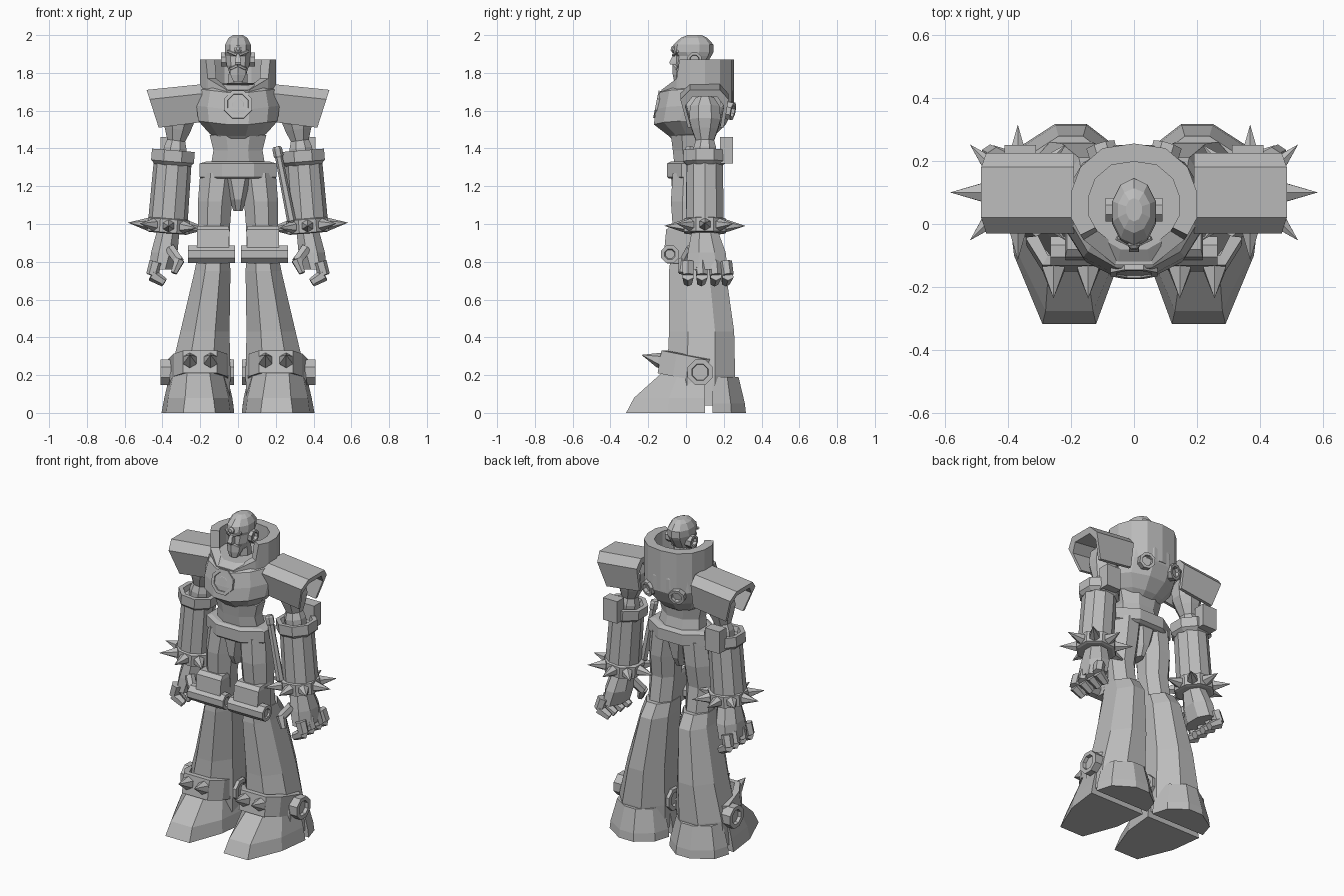
import bpy, bmesh, math
from mathutils import Vector

cube = bpy.data.objects.get("Cube")
if cube:
    bpy.data.objects.remove(cube, do_unlink=True)

GREY = (0.5, 0.5, 0.5, 1)
grey = bpy.data.materials.new("plain grey")
grey.use_nodes = True
grey.diffuse_color = GREY
grey.node_tree.nodes["Principled BSDF"].inputs["Base Color"].default_value = GREY


def make(name, lofts, mirror=False, closed=False):
    """Skin each loft (a list of equal point rings) into one flat shaded object."""
    bm = bmesh.new()
    for rings in lofts:
        rows = [[bm.verts.new(p) for p in ring] for ring in rings]
        n = len(rows[0])
        pairs = list(zip(rows, rows[1:]))
        if closed:
            pairs.append((rows[-1], rows[0]))
        for a, b in pairs:
            for i in range(n):
                j = (i + 1) % n
                bm.faces.new((a[i], a[j], b[j], b[i]))
        if not closed:
            bm.faces.new(rows[0])
            bm.faces.new(rows[-1])
    bmesh.ops.remove_doubles(bm, verts=bm.verts, dist=0.0001)
    bmesh.ops.recalc_face_normals(bm, faces=bm.faces)
    mesh = bpy.data.meshes.new(name)
    bm.to_mesh(mesh)
    bm.free()
    mesh.materials.append(grey)
    obj = bpy.data.objects.new(name, mesh)
    bpy.context.scene.collection.objects.link(obj)
    if mirror:
        obj.modifiers.new("Mirror", 'MIRROR').use_mirror_merge = False
    return obj


def stack(rows, n=8, rise=0):
    """Horizontal rings from rows of (z, centre x, half width, front y, back y)."""
    out, grow = [], 1 / math.cos(math.pi / n)
    for z, cx, half, front, back in rows:
        ring = []
        for i in range(n):
            t = (i + 0.5) * math.tau / n
            x = half * grow * math.cos(t)
            y = (front + back) / 2 + (back - front) / 2 * grow * math.sin(t)
            ring.append((cx + x, y, z + rise * abs(x)))
        out.append(ring)
    return out


def lathe(base, axis, profile, n=8):
    """Rings turned around an axis from (radius, distance) pairs."""
    q = Vector(axis).to_track_quat('Z', 'Y')
    turns = [(i + 0.5) * math.tau / n for i in range(n)]
    return [[Vector(base) + q @ Vector((r * math.cos(t), r * math.sin(t), h)) for t in turns]
            for r, h in profile]


def bar(a, b, r1, r2, n=6):
    axis = Vector(b) - Vector(a)
    return lathe(a, axis, [(r1, 0), (r2, axis.length)], n)


def spike(base, axis, r, length):
    return lathe(base, axis, [(r, -0.02), (r, 0), (0, length)], 6)


def bolt(base, axis, r, depth):
    return lathe(base, axis, [(r, -0.04), (r, depth), (r * 0.65, depth), (r * 0.6, depth - 0.02)])


def box(lo, hi):
    return [[(x, y, z) for x, y in ((lo[0], lo[1]), (hi[0], lo[1]), (hi[0], hi[1]), (lo[0], hi[1]))]
            for z in (lo[2], hi[2])]


# Torso
make("chest", [stack([(1.43, 0, .11, -.06, .1), (1.46, 0, .15, -.09, .15),
                      (1.52, 0, .21, -.17, .21), (1.6, 0, .22, -.16, .25),
                      (1.69, 0, .2, -.14, .25), (1.73, 0, .16, -.08, .24)], 12, .12)])
make("waist", [stack([(1.3, 0, .145, -.06, .13), (1.39, 0, .13, -.07, .11), (1.47, 0, .15, -.08, .12)])])
make("belt", [stack([(1.24, 0, .19, -.09, .14), (1.25, 0, .205, -.1, .16),
                     (1.32, 0, .205, -.1, .16), (1.33, 0, .17, -.08, .13)])])
make("pelvis", [stack([(1.07, 0, .025, -.04, .08), (1.13, 0, .045, -.07, .11), (1.26, 0, .1, -.08, .13)])])
make("chest_medallion", [lathe((0, -.14, 1.63), (0, -1, .2),
     [(.08, -.06), (.08, .02), (.06, .02), (.055, 0), (.03, .015)])])
make("back_thrusters", [bolt((.1, .23, 1.6), (.3, 1, -.2), .05, .02)], True)

# High collar, open to a low V at the front
half = [(0, .255, 1.87), (.1, .24, 1.87), (.17, .18, 1.87), (.2, .1, 1.87),
        (.2, .02, 1.87), (.17, -.035, 1.87), (.16, -.05, 1.77), (.06, -.13, 1.71)]
loop = half + [(-x, y, z) for x, y, z in reversed(half[1:])]
sections = []
for x, y, top in loop:
    ix, iy = x * .72, .05 + (y - .05) * .72
    sections.append([(x, y, 1.62), (x, y, top), (ix, iy, top), (ix, iy, 1.62)])
make("collar", [sections], closed=True)

# Head
make("neck", [bar((0, .05, 1.68), (0, .04, 1.84), .06, .05, 8)])
make("head", [stack([(1.8, 0, .045, -.04, .06), (1.84, 0, .06, -.055, .1), (1.89, 0, .066, -.05, .13),
                     (1.91, 0, .07, -.068, .14), (1.95, 0, .068, -.06, .14),
                     (1.985, 0, .05, -.025, .11), (2, 0, .025, .01, .08)], 10)])
make("beard", [stack([(1.755, 0, .025, -.06, -.02), (1.79, 0, .04, -.065, 0),
                      (1.83, 0, .045, -.065, .03)], 6)])
make("nose", [stack([(1.845, 0, .016, -.085, -.03), (1.855, 0, .016, -.088, -.03),
                     (1.905, 0, .008, -.065, -.03)], 4)])
make("moustache", [bar((0, -.062, 1.838), (.04, -.045, 1.82), .012, .008)], True)
make("brow", [bar((.005, -.066, 1.895), (.055, -.045, 1.915), .01, .008)], True)
make("forehead_gem", [lathe((0, -.06, 1.925), (0, -1, .2), [(.02, 0), (.02, .01), (.01, .02)])])
make("ear_disc", [bolt((.07, .045, 1.87), (1, 0, 0), .04, .02)], True)

# Shoulder pads: thick open arches
arch = [(.01, 1.53), (-.03, 1.68), (.02, 1.73), (.18, 1.73), (.225, 1.68), (.2, 1.53)]
inner = [(.1 + (y - .1) * .8, z - (.035 if z > 1.6 else 0)) for y, z in arch]
outline = arch + inner[::-1]
make("shoulder_pad", [[[(.19, y, z + .01) for y, z in outline],
                       [(.42 + (z - 1.53) * .32, y, z - .02) for y, z in outline]]], True)

# Arms
slope = (.08, 0, -1)
make("upper_arm", [lathe((.3, .1, 1.65), (.13, 0, -1),
     [(.05, -.02), (.085, .03), (.09, .1), (.075, .15), (.052, .21), (.065, .25), (.065, .32)])], True)
make("elbow_cuff", [lathe((.342, .1, 1.39), slope,
     [(.085, .03), (.095, 0), (.123, 0), (.123, .06), (.1, .08)])], True)
make("elbow_block", [box((.31, .18, 1.32), (.41, .25, 1.46))], True)
make("forearm", [lathe((.345, .1, 1.34), slope, [(.1, 0), (.105, .35)], 10)], True)
wrist = Vector((.368, .1, .99))
make("bracelet", [lathe(wrist, slope, [(.105, -.04), (.12, -.035), (.12, .035), (.105, .04)])], True)
spikes = []
for i in range(8):
    t = i * math.tau / 8
    out = Vector((math.cos(t), math.sin(t), .08 * math.cos(t)))
    spikes.append(spike(wrist + out * .115, out, .033, .1))
make("bracelet_spikes", spikes, True)

# Hands with curled fingers
make("palm", [stack([(.76, .41, .06, 0, .22), (.85, .39, .07, .01, .21), (.96, .37, .06, .03, .17)])], True)
fingers = []
for y in (.01, .08, .15, .21):
    knuckle, middle, tip = (.435, y, .8), (.455, y * 1.05, .73), (.39, y, .69)
    fingers += [bar(knuckle, middle, .034, .032), bar(middle, tip, .034, .024)]
make("fingers", fingers, True)
make("thumb", [bar((.36, .03, .87), (.31, -.01, .8), .03, .028),
               bar((.31, -.01, .81), (.34, -.025, .74), .03, .018)], True)

# Side rod at the hip
make("hip_rod", [lathe((.205, .02, 1.41), (.2, 0, -1),
     [(.018, 0), (.026, .01), (.026, .05), (.02, .06), (.024, .4), (.015, .41)], 6)])

# Legs
make("thigh", [stack([(.78, .13, .08, -.06, .14), (.98, .128, .085, -.07, .11),
                      (1.12, .122, .09, -.08, .13), (1.27, .105, .095, -.07, .13)])], True)
make("knee_guard", [stack([(.79, .132, .08, -.1, .02), (.86, .132, .085, -.115, .02),
                           (.97, .132, .086, -.105, .02), (.99, .132, .08, -.08, .02)], 4)], True)
make("knee_bolt", [lathe((.015, -.085, .84), (1, 0, 0),
     [(.025, .01), (.03, 0), (.05, 0), (.05, .25), (.03, .25), (.025, .24)])], True)
make("shin", [stack([(.04, .21, .165, -.1, .25), (.2, .2, .16, -.1, .26), (.43, .175, .13, -.09, .255),
                     (.75, .135, .095, -.09, .21), (.83, .13, .085, -.08, .16)])], True)

# Feet: toe and heel blocks with a notch between
toe = [[(.12, -.317), (.29, -.317), (.38, -.1), (.405, .1), (.02, .1), (.04, -.1)],
       [(.13, -.275), (.28, -.275), (.37, -.09), (.39, .1), (.03, .1), (.05, -.09)],
       [(.15, -.13), (.27, -.13), (.34, -.04), (.36, .1), (.06, .1), (.08, -.04)]]
make("toe", [[[(x, y, z) for x, y in ring] for ring, z in zip(toe, (0, .08, .21))]], True)
heel = [(.02, .14), (.4, .14), (.37, .24), (.25, .317), (.15, .317), (.05, .24)]
make("heel", [[[(.2 + (x - .2) * s, .14 + (y - .14) * s, z) for x, y in heel]
               for z, s in ((0, 1), (.05, .97), (.19, .78))]], True)

# Ankle straps with bolts and spikes
path = [(.37, .08), (.34, -.07), (.29, -.15), (.11, -.15), (.06, -.07), (.04, .08)]
strap = []
for x, y in path:
    ix, iy, z = .2 + (x - .2) * .8, y + .05, .24 - y * .2
    strap.append([(x, y, z - .06), (x, y + .02, z + .06), (ix, iy, z + .06), (ix, iy, z - .06)])
make("ankle_strap", [strap], True)
make("ankle_bolts", [bolt((.36, .075, .215), (1, 0, 0), .072, .05),
                     bolt((.06, .075, .215), (-1, 0, 0), .072, .04)], True)
make("ankle_spikes", [spike((x, -.145, .28), (0, -1, .3), .04, .095) for x in (.145, .255)], True)
